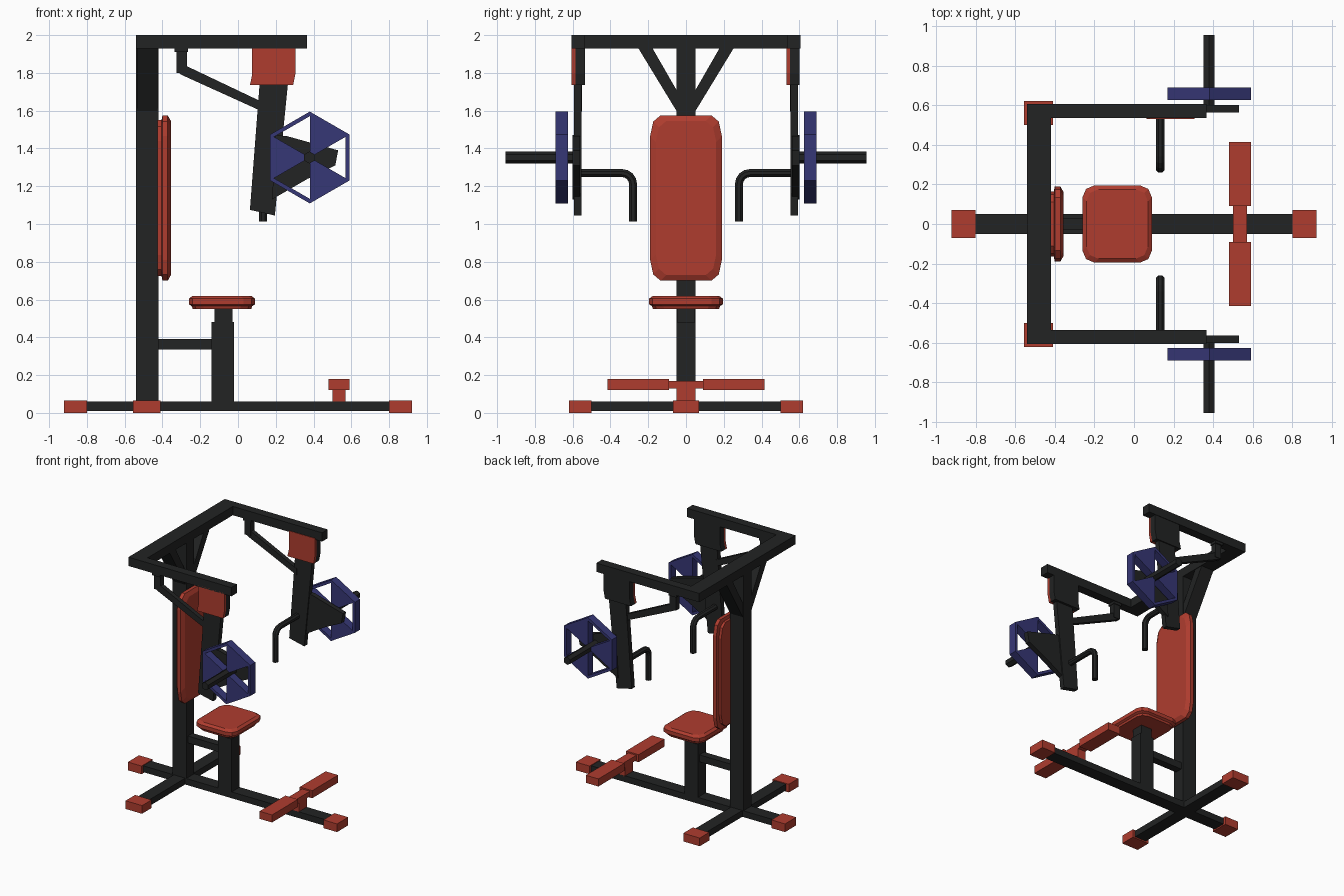
import bpy, bmesh, math
from mathutils import Vector

if "Cube" in bpy.data.objects:
    bpy.data.objects.remove(bpy.data.objects["Cube"])


def material(name, rgb):
    m = bpy.data.materials.new(name)
    m.diffuse_color = (*rgb, 1)
    m.use_nodes = True
    m.node_tree.nodes["Principled BSDF"].inputs["Base Color"].default_value = m.diffuse_color
    return m


BLACK = material("black steel", (0.016, 0.017, 0.017))
RED = material("red vinyl", (0.43, 0.046, 0.028))
BLUE = material("blue plate", (0.037, 0.038, 0.18))


def finish(name, bm, mat):
    bmesh.ops.recalc_face_normals(bm, faces=bm.faces[:])
    me = bpy.data.meshes.new(name)
    bm.to_mesh(me)
    bm.free()
    me.materials.append(mat)
    ob = bpy.data.objects.new(name, me)
    bpy.context.collection.objects.link(ob)
    return ob


def loft(name, rings, mat):
    """Closed skin through rings of points with equal counts."""
    bm = bmesh.new()
    vs = [[bm.verts.new(p) for p in r] for r in rings]
    n = len(vs[0])
    for a, b in zip(vs, vs[1:]):
        for i in range(n):
            bm.faces.new((a[i], a[(i + 1) % n], b[(i + 1) % n], b[i]))
    bm.faces.new(vs[0])
    bm.faces.new(vs[-1])
    return finish(name, bm, mat)


def box(name, x, y, z, mat=BLACK):
    ring = [(x[0], y[0]), (x[1], y[0]), (x[1], y[1]), (x[0], y[1])]
    return loft(name, [[(*p, h) for p in ring] for h in z], mat)


def slab_xz(name, pts, y0, y1, mat=BLACK):
    return loft(name, [[(x, y, z) for x, z in pts] for y in (y0, y1)], mat)


def outline(hu, hv, cu, cv):
    """Rectangle with two-step rounded corners."""
    q = [(hu, hv - cv), (hu - cu * .3, hv - cv * .3), (hu - cu, hv)]
    m = [(-u, v) for u, v in reversed(q)]
    return q + m + [(-u, -v) for u, v in q] + [(-u, -v) for u, v in m]


def pad(name, hu, hv, cu, cv, layers, place):
    rings = [[place(u, v, w) for u, v in outline(hu - d, hv - d, cu, cv)] for w, d in layers]
    return loft(name, rings, RED)


def tube(name, pts, r, n=8):
    """Round bar along a path lying in a plane of constant x."""
    pts = [Vector(p) for p in pts]
    side, rings = Vector((1, 0, 0)), []
    for i, p in enumerate(pts):
        t = (pts[min(i + 1, len(pts) - 1)] - pts[max(i - 1, 0)]).normalized()
        up = t.cross(side)
        rings.append([p + r * (math.cos(a) * side + math.sin(a) * up)
                      for a in (math.tau * (k + .5) / n for k in range(n))])
    return loft(name, rings, BLACK)


# Floor frame and end caps
box("base_rail", (-.90, .90), (-.05, .05), (.01, .06))
box("base_cross_rail", (-.53, -.43), (-.60, .60), (.01, .06))
for s, tag in ((1, "positive"), (-1, "negative")):
    box(f"rail_cap_{tag}", sorted((s * .80, s * .92)), (-.07, .07), (0, .065), RED)
    box(f"cross_cap_{tag}", (-.555, -.41), sorted((s * .50, s * .62)), (0, .065), RED)

# Upright and overhead frame
box("upright", (-.54, -.42), (-.05, .05), (.01, 1.95))
box("top_cross_beam", (-.54, -.42), (-.605, .605), (1.93, 2.0))

# Seat post, link, seat and back pad
box("seat_post", (-.14, -.02), (-.05, .05), (.05, .48))
box("seat_inner_post", (-.125, -.03), (-.047, .047), (.47, .56))
box("post_link", (-.43, -.13), (-.03, .03), (.335, .39))
pad("seat", .175, .195, .06, .06,
    [(.55, .02), (.565, .015), (.575, 0), (.605, 0), (.62, .02)],
    lambda u, v, w: (u - .085, v, w))
pad("back_pad", .19, .4375, .055, .11,
    [(-.425, .025), (-.405, .025), (-.40, 0), (-.372, 0), (-.355, .03)],
    lambda u, v, w: (w, u, v + 1.1375))

# Foot rest
box("foot_rest_stem", (.50, .57), (-.05, .05), (.05, .17), RED)
box("foot_rest_core", (.50, .57), (-.095, .095), (.13, .17), RED)
for s, tag in ((1, "left"), (-1, "right")):
    box(f"foot_rest_{tag}", (.48, .59), sorted((s * .09, s * .415)), (.12, .18), RED)


def weight_plate(name, y0, y1, cx=.38, cz=1.352, r=.243, inner=.9):
    """Hexagon with alternating solid wedges and open windows."""
    bm = bmesh.new()
    ang = [math.radians(60 * i - 30) for i in range(6)]
    ring = lambda k: [bm.verts.new((cx + r * k * math.cos(a), y0, cz + r * k * math.sin(a)))
                      for a in ang]
    out, inn, c = ring(1), ring(inner), bm.verts.new((cx, y0, cz))
    for i in range(6):
        j = (i + 1) % 6
        bm.faces.new((inn[i], out[i], out[j], inn[j]))
        if i % 2:
            bm.faces.new((c, inn[i], inn[j]))
    ext = bmesh.ops.extrude_face_region(bm, geom=bm.faces[:], use_keep_orig=True)
    moved = [g for g in ext["geom"] if isinstance(g, bmesh.types.BMVert)]
    bmesh.ops.translate(bm, verts=moved, vec=(0, y1 - y0, 0))
    return finish(name, bm, BLUE)


# Press arms, one on each side
bracket = [(.075, 1.94), (.305, 1.94), (.305, 1.80), (.292, 1.735), (.063, 1.735), (.075, 1.79)]
for s, tag in ((1, "left"), (-1, "right")):
    Y = lambda a, b: sorted((s * a, s * b))
    slab_xz(f"top_side_beam_{tag}", [(-.45, 1.93), (.365, 1.93), (.365, 2.0), (-.45, 2.0)], *Y(.535, .605))
    # slanted brace between upright and top beam
    brace = [(s * .045, 1.59), (s * .255, 1.935), (s * .18, 1.935), (s * .045, 1.70)]
    loft(f"top_brace_{tag}", [[(x, y, z) for y, z in brace] for x in (-.535, -.425)], BLACK)
    # pivot bracket: the red cover faces the front on both sides
    mid = s * .568
    slab_xz(f"pivot_bracket_{tag}", bracket, mid - .017, mid + .033)
    slab_xz(f"pivot_cover_{tag}", bracket, mid - .037, mid - .017, RED)
    # hanger and linkage
    box(f"hanger_flange_{tag}", (-.335, -.265), Y(.54, .60), (1.91, 1.94))
    box(f"hanger_{tag}", (-.325, -.27), Y(.545, .59), (1.80, 1.92))
    slab_xz(f"linkage_{tag}", [(-.325, 1.81), (-.30, 1.79), (.13, 1.595), (.13, 1.645), (-.27, 1.835)],
            *Y(.55, .585))
    # swinging arm and plate bracket
    slab_xz(f"press_arm_{tag}", [(.115, 1.75), (.265, 1.75), (.195, 1.045), (.063, 1.075)], *Y(.553, .592))
    slab_xz(f"plate_bracket_{tag}",
            [(.20, 1.47), (.26, 1.465), (.53, 1.39), (.515, 1.31), (.37, 1.24), (.18, 1.13)], *Y(.562, .60))
    # weight peg and plate
    tube(f"weight_peg_{tag}", [(.378, s * .57, 1.352), (.378, s * .955, 1.352)], .032, 6)
    weight_plate(f"weight_plate_{tag}", *Y(.625, .69))
    # bent hand grip
    bend = [(.133, s * (.34 - .06 * math.sin(a)), 1.21 + .06 * math.cos(a))
            for a in (math.radians(d) for d in (0, 22.5, 45, 67.5, 90))]
    tube(f"hand_grip_{tag}", [(.133, s * .57, 1.27)] + bend + [(.133, s * .28, 1.012)], .023)
